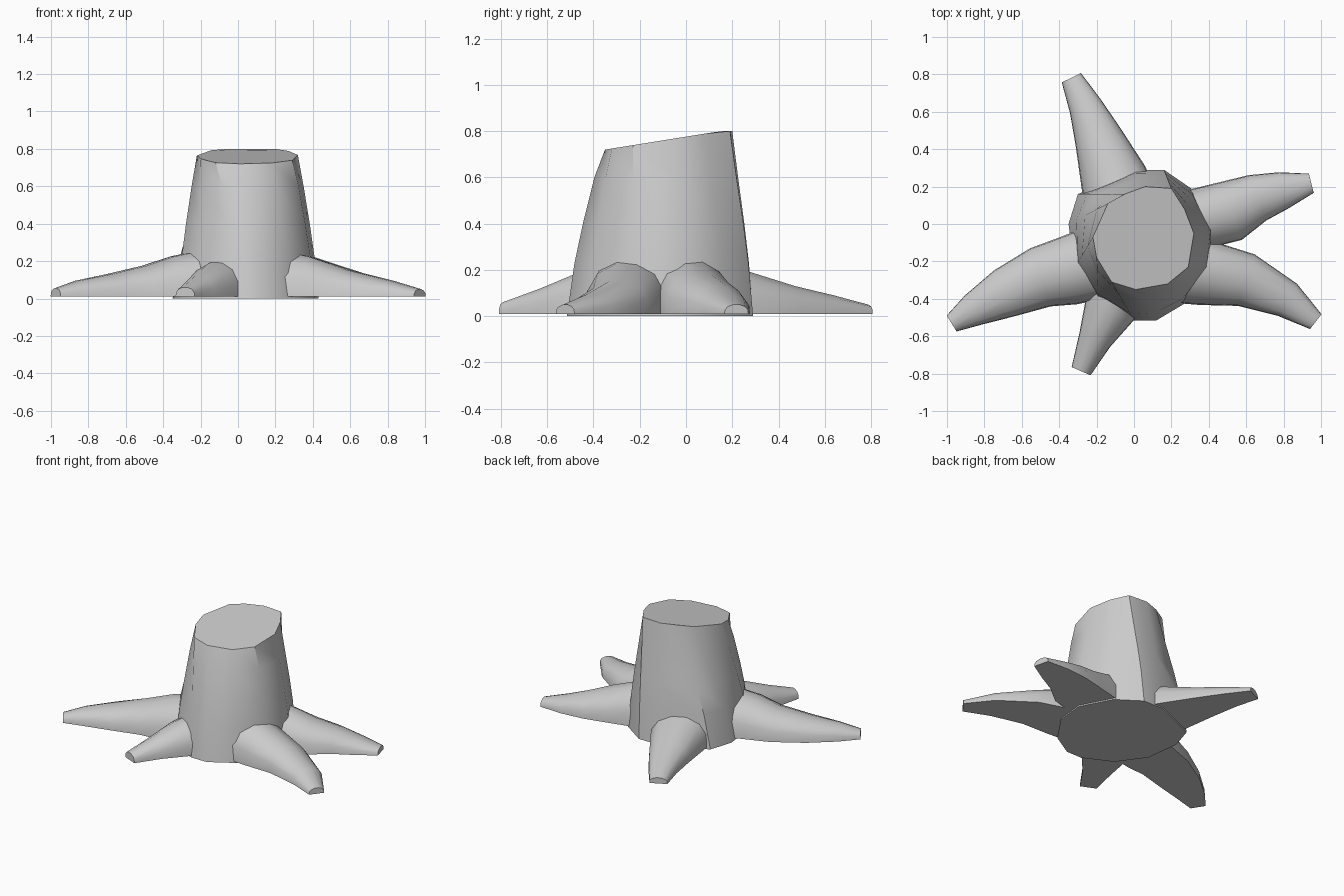
import bpy, bmesh, math
from mathutils import Vector

cube = bpy.data.objects.get("Cube")
if cube:
    bpy.data.objects.remove(cube)

grey = bpy.data.materials.new("weathered_grey_wood")
grey.use_nodes = True
COLOUR = (0.6, 0.6, 0.6, 1)
grey.diffuse_color = COLOUR
grey.node_tree.nodes["Principled BSDF"].inputs["Base Color"].default_value = COLOUR


def loft(name, rings, angle):
    """Skin a list of equal rings and close both ends."""
    bm = bmesh.new()
    loops = [[bm.verts.new(p) for p in ring] for ring in rings]
    n = len(loops[0])
    for a, b in zip(loops, loops[1:]):
        for i in range(n):
            j = (i + 1) % n
            bm.faces.new((a[i], a[j], b[j], b[i]))
    bm.faces.new(loops[0])
    bm.faces.new(loops[-1])
    bmesh.ops.recalc_face_normals(bm, faces=bm.faces)
    mesh = bpy.data.meshes.new(name)
    bm.to_mesh(mesh)
    bm.free()
    obj = bpy.data.objects.new(name, mesh)
    bpy.context.collection.objects.link(obj)
    mesh.materials.append(grey)
    bpy.ops.object.select_all(action='DESELECT')
    obj.select_set(True)
    bpy.context.view_layer.objects.active = obj
    bpy.ops.object.shade_smooth_by_angle(angle=math.radians(angle))
    return obj


# Trunk: irregular foot outline, twisting up to a slanted cut
foot = [(-.32, -.24), (-.35, 0), (-.3, .16), (0, .29), (.16, .29), (.32, .18),
        (.43, -.03), (.41, -.23), (.28, -.42), (.12, -.515), (0, -.515), (-.19, -.42)]
cut = [(-.22, -.07), (-.14, .11), (-.05, .16), (.06, .2), (.2, .19), (.27, .08),
       (.32, -.05), (.29, -.23), (.18, -.32), (.01, -.35), (-.12, -.31), (-.2, -.18)]


def trunk_ring(blend, z):
    ring = []
    for f, c in zip(foot, cut):
        p = Vector(f).lerp(Vector(c), blend)
        height = min(.8, .72 + .16 * (c[1] + .35)) if z is None else z
        ring.append((p.x, p.y, height))
    return ring


loft("trunk", [trunk_ring(b, z) for b, z in
               ((0, 0), (.2, .23), (.42, .4), (.72, .6), (1, None))], 35)

# Roots: flat-bottomed arches swept along a bending path
ARCH = [(-1, 0), (-.97, .45), (-.72, .8), (-.25, 1), (.25, 1),
        (.72, .8), (.97, .45), (1, 0)]


def root(name, path):
    """Each path entry is x, y, half width, height, from trunk to tip."""
    points = [Vector(p[:2]) for p in path]
    rings = []
    for i, (x, y, width, height) in enumerate(path):
        along = (points[min(i + 1, len(path) - 1)] - points[max(i - 1, 0)]).normalized()
        side = Vector((-along.y, along.x))
        rings.append([(x + side.x * u * width, y + side.y * u * width,
                       .01 + v * (height - .01)) for u, v in ARCH])
    loft(name, rings, 45)


root("front_right_root", [(-.18, -.2, .2, .26), (-.35, -.25, .185, .225), (-.5, -.285, .165, .175),
                          (-.69, -.37, .135, .13), (-.86, -.46, .09, .095), (-.975, -.532, .05, .055)])
root("front_left_root", [(.2, -.24, .18, .26), (.38, -.26, .175, .225), (.6, -.3, .145, .15),
                         (.82, -.405, .1, .095), (.972, -.522, .05, .05)])
root("back_left_root", [(.2, 0, .16, .26), (.36, .03, .165, .235), (.52, .07, .165, .18),
                        (.66, .14, .13, .135), (.8, .18, .1, .09), (.948, .218, .053, .05)])
root("back_root", [(-.06, .08, .2, .23), (-.11, .25, .18, .195), (-.19, .46, .13, .13),
                   (-.26, .63, .09, .09), (-.335, .782, .057, .05)])
root("front_root", [(-.08, -.32, .15, .21), (-.13, -.46, .14, .185), (-.21, -.62, .09, .12),
                    (-.283, -.787, .055, .06)])
